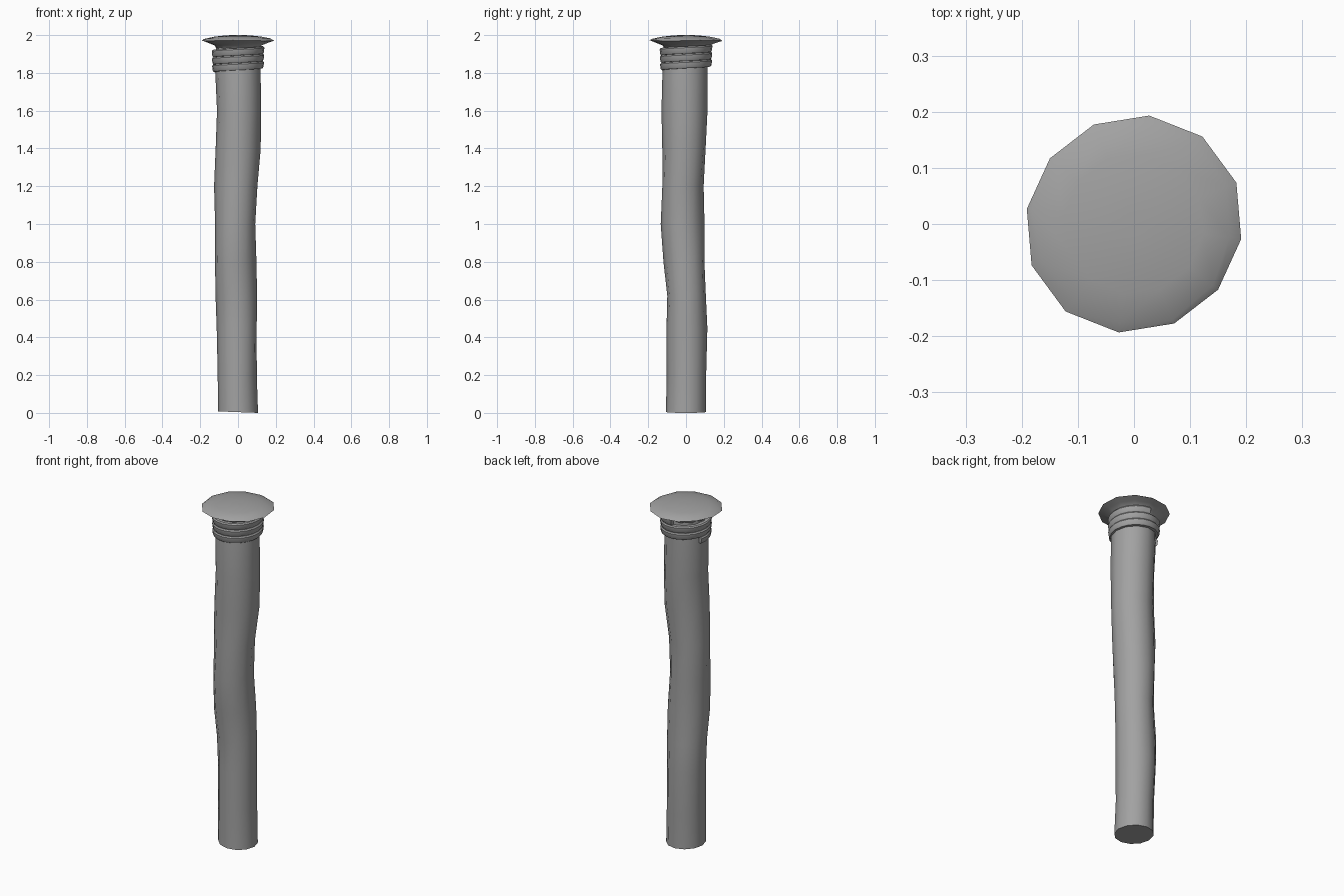
import bpy, bmesh
from math import sin, cos, tau, radians

cube = bpy.data.objects.get("Cube")
if cube:
    bpy.data.objects.remove(cube, do_unlink=True)

grey = bpy.data.materials.new("weathered grey")
grey.use_nodes = True
colour = (0.36, 0.36, 0.36, 1)
grey.diffuse_color = colour
grey.node_tree.nodes["Principled BSDF"].inputs["Base Color"].default_value = colour


def loft(name, rings, sharp):
    """Skin a list of equal-length point rings and close both ends."""
    bm = bmesh.new()
    loops = [[bm.verts.new(p) for p in ring] for ring in rings]
    n = len(loops[0])
    for low, high in zip(loops, loops[1:]):
        for i in range(n):
            j = (i + 1) % n
            bm.faces.new((low[i], low[j], high[j], high[i]))
    bm.faces.new(loops[0][::-1])
    bm.faces.new(loops[-1])
    bmesh.ops.recalc_face_normals(bm, faces=bm.faces)
    mesh = bpy.data.meshes.new(name)
    bm.to_mesh(mesh)
    bm.free()
    obj = bpy.data.objects.new(name, mesh)
    bpy.context.collection.objects.link(obj)
    mesh.materials.append(grey)
    bpy.ops.object.select_all(action="DESELECT")
    obj.select_set(True)
    bpy.context.view_layer.objects.active = obj
    bpy.ops.object.shade_smooth_by_angle(angle=radians(sharp))
    return obj


# Crooked shaft: height, centre x, centre y, radius
SHAFT = [(0.0, 0.0, 0.0, 0.106), (0.2, -0.004, 0.002, 0.104),
         (0.45, -0.007, 0.005, 0.107), (0.62, -0.009, 0.003, 0.106),
         (0.8, -0.012, -0.011, 0.109), (1.0, -0.015, -0.018, 0.111),
         (1.2, -0.012, -0.016, 0.112), (1.4, 0.001, -0.011, 0.117),
         (1.6, 0.005, -0.008, 0.119), (1.8, 0.0, -0.005, 0.12),
         (1.95, 0.0, 0.0, 0.115)]
SIDES = 12


def shaft_ring(z, x, y, r):
    ring = []
    for i in range(SIDES):
        a = tau * i / SIDES
        wobble = 0.005 * cos(2 * a - tau * z / 0.65) * sin(tau * z / 4)
        foot = 0.004 * (1 - cos(a)) if z == 0 else 0
        ring.append((x + (r + wobble) * cos(a), y + (r + wobble) * sin(a), z + foot))
    return ring


loft("shaft", [shaft_ring(*s) for s in SHAFT], 40)

# Rope binding: a flat band climbing in a spiral
TURNS, STEPS, PITCH = 2.8, 56, 0.039
BAND = [(0.105, -0.019), (0.129, -0.019), (0.134, -0.012),
        (0.137, 0.012), (0.132, 0.019), (0.105, 0.019)]
rope = []
for s in range(STEPS + 1):
    turn = TURNS * s / STEPS
    a = tau * (turn + 0.45)
    grow = 0.003 * turn / TURNS
    rope.append([((r + grow) * cos(a), (r + grow) * sin(a), 1.822 + PITCH * turn + dz)
                 for r, dz in BAND])
loft("rope_binding", rope, 30)

# Cap: flared underside, drooping rim and shallow dome
CAP = [(0.112, 1.925), (0.125, 1.945), (0.16, 1.959), (0.194, 1.971),
       (0.178, 1.981), (0.125, 1.992), (0.06, 1.999), (0.02, 2.0)]


def cap_ring(level, r, z):
    ring = []
    for i in range(SIDES):
        a = radians(22) + tau * i / SIDES
        rr, zz = r, z
        if level == 3:
            rr += 0.004 * sin(2 * a)
            zz += 0.002 * sin(3 * a)
        if level == 4:
            lip = cos(3 * a + 0.4)
            rr += -0.006 * lip
            zz += 0.002 * lip
        ring.append((rr * cos(a), rr * sin(a), zz))
    return ring


loft("cap", [cap_ring(k, r, z) for k, (r, z) in enumerate(CAP)], 40)
